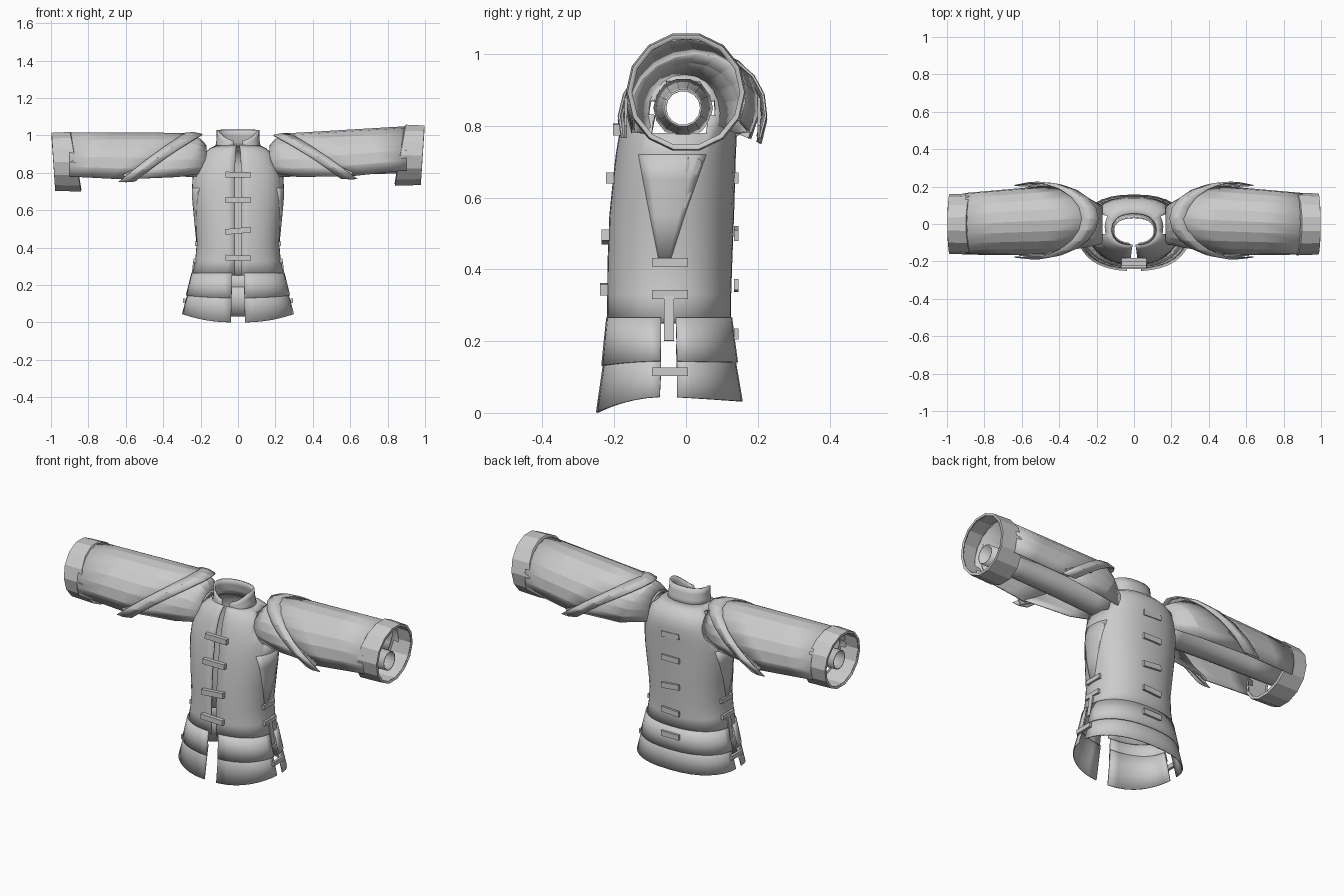
import bpy, bmesh
from math import sin, cos, radians, copysign
from mathutils import Vector, Matrix

old = bpy.data.objects.get("Cube")
if old:
    bpy.data.objects.remove(old, do_unlink=True)

cloth = bpy.data.materials.new("grey_cloth")
cloth.use_nodes = True
GREY = (0.6, 0.6, 0.6, 1)
cloth.diffuse_color = GREY
cloth.node_tree.nodes["Principled BSDF"].inputs["Base Color"].default_value = GREY


def finish(name, bm, thick=0.0, angle=20):
    bmesh.ops.recalc_face_normals(bm, faces=bm.faces)
    me = bpy.data.meshes.new(name)
    bm.to_mesh(me)
    bm.free()
    ob = bpy.data.objects.new(name, me)
    bpy.context.collection.objects.link(ob)
    me.materials.append(cloth)
    if thick:
        mod = ob.modifiers.new("thickness", 'SOLIDIFY')
        mod.thickness = thick
        mod.offset = 0
    bpy.ops.object.select_all(action='DESELECT')
    ob.select_set(True)
    bpy.context.view_layer.objects.active = ob
    bpy.ops.object.shade_smooth_by_angle(angle=radians(angle))


def sheet(name, rows, thick=0.006, angle=20, drop=None):
    """Skin of quads through rows of points; drop(centre) opens holes."""
    bm = bmesh.new()
    grid = [[bm.verts.new(p) for p in row] for row in rows]
    for lo, hi in zip(grid, grid[1:]):
        for i in range(len(lo) - 1):
            f = bm.faces.new((lo[i], lo[i + 1], hi[i + 1], hi[i]))
            if drop and drop(f.calc_center_median()):
                bm.faces.remove(f)
    bmesh.ops.remove_doubles(bm, verts=bm.verts, dist=0.0005)
    finish(name, bm, thick, angle)


def span(a, b, n):
    return [a + (b - a) * i / n for i in range(n + 1)]


def body_point(a, z, rx, front, back, grow=0.0):
    c, s = cos(radians(a)), sin(radians(a))
    mid, ry = (front + back) / 2, (back - front) / 2
    return Vector(((rx + grow) * copysign(abs(c) ** 0.85, c),
                   mid + (ry + grow) * copysign(abs(s) ** 0.9, s), z))


def strap(name, loc, size, turn=0.0):
    bm = bmesh.new()
    bmesh.ops.create_cube(bm, size=1, matrix=Matrix.Translation(loc)
                          @ Matrix.Rotation(radians(turn), 4, 'Y')
                          @ Matrix.Diagonal((*size, 1)))
    finish(name, bm)


# Torso: height, half width, front y, back y
BODY = [(.25, .242, -.217, .122), (.33, .225, -.216, .122), (.42, .217, -.215, .125),
        (.55, .23, -.21, .13), (.65, .24, -.2, .133), (.72, .242, -.192, .135),
        (.78, .238, -.182, .138), (.83, .225, -.17, .14), (.87, .208, -.158, .135),
        (.9, .19, -.145, .12), (.925, .155, -.13, .095), (.945, .112, -.112, .05)]


def armhole(c):
    return abs(c.x) > 0.12 and (c.y + 0.01) ** 2 + (c.z - 0.845) ** 2 < 0.085 ** 2


sheet("torso", [[body_point(a, *r) for a in span(-87.5, 267.5, 40)] for r in BODY],
      0.008, 24, armhole)

# Tapered gussets under the arms
for side, mid in (("left", -4), ("right", 184)):
    sheet(side + "_gusset",
          [[body_point(a, *r, 0.002) for a in span(mid - w, mid + w, 6)]
           for r, w in zip(BODY[2:6], (4, 14, 24, 32))], 0.006, 12)

# Collar, tall at the back and falling to a notch in front
collar = []
for t in span(0, 1, 3):
    row = []
    for a in span(-80, 260, 24):
        dip = max(0.0, -sin(radians(a))) ** 2
        z = (0.935 - 0.03 * dip) * (1 - t) + (1.03 - 0.06 * dip) * t
        row.append(body_point(a, z, 0.118 - 0.02 * t + 0.012 * t * t,
                              -0.118 + 0.012 * t, 0.055 - 0.02 * t))
    collar.append(row)
sheet("collar", collar, 0.008, 30)

# Two skirt tiers split at the front and sides
PANELS = {"front_left": (-85, -6), "front_right": (186, 265), "back": (5, 175)}


def hem(a):
    s = sin(radians(a))
    return 0.045 - (0.045 * s * s if s < 0 else 0.013 * s)


for name, (a0, a1) in PANELS.items():
    steps = span(a0, a1, 16 if name == "back" else 8)
    sheet(name + "_upper_skirt",
          [[body_point(a, .265, .244, -.217, .123, .003) for a in steps],
           [body_point(a, .2, .26, -.224, .131, .003) for a in steps],
           [body_point(a, .14 + .3 * (hem(a) - .03), .274, -.231, .139, .003) for a in steps]])
    sheet(name + "_lower_skirt",
          [[body_point(a, .19, .258, -.222, .128) for a in steps],
           [body_point(a, .11, .28, -.233, .142) for a in steps],
           [body_point(a, hem(a), .298, -.249, .155) for a in steps]])

# Straps down the front and back
for i, (z, y) in enumerate([(.79, -.192), (.655, -.212), (.49, -.224), (.345, -.229)]):
    strap(f"front_strap_{i + 1}", (0, y, z), (.135, .022, .03), (1, 0, -5, 2)[i])
for i, z in enumerate([.79, .655, .5, .355, .22]):
    strap(f"back_strap_{i + 1}", (0, .14, z), (.11, .012, .03), (3, 0, 6, -3, 0)[i])

# Straps closing the side slits, with a tongue behind them
for side, s in (("left", 1), ("right", -1)):
    for i, (z, x) in enumerate([(.42, .224), (.33, .232), (.115, .287)]):
        strap(f"{side}_side_strap_{i + 1}", (s * x, -.045, z), (.014, .1, .024))
    strap(side + "_slit_tongue", (s * .243, -.047, .27), (.008, .028, .14), s * -8)

# Sleeves: open half-pipe, slanted shoulder band, cuff and narrow inner tube
LOW = -25


def slant(a):
    return (1 - sin(radians(a))) / (1 + sin(radians(-LOW)))


def arm_point(s, x, a, r, y, z):
    return Vector((s * x, y + r * cos(radians(a)), z + r * sin(radians(a))))


for side, s, z_in, z_out in (("left", 1, .825, .885), ("right", -1, .83, .85)):
    arc = span(LOW, 180 - LOW, 12)

    def axis(x):
        k = (x - .22) / .7
        return .03 - .03 * k, z_in + (z_out - z_in) * k

    rows = []
    for t in span(0, 1, 3):
        row = []
        for a in arc:
            start = .22 + .36 * slant(a)
            x = start + (.9 - start) * t
            row.append(arm_point(s, x, a, .18 - .018 * t, *axis(x)))
        rows.append(row)
    sheet(side + "_sleeve", rows, 0.008, 12)

    # Shoulder lining closes the sleeve head down to the torso
    lining = [[arm_point(s, .17, a, .1, -.005, .845) for a in arc],
              [arm_point(s, .2 + .12 * slant(a), a, .14, .012, .838) for a in arc],
              [arm_point(s, .25 + .34 * slant(a), a, .174, *axis(.25 + .34 * slant(a)))
               for a in arc]]
    sheet(side + "_shoulder_lining", lining, 0.006, 15)

    # Shoulder band flares away from the sleeve
    band = []
    for shift, grow in ((-.03, .0), (.015, .01), (.06, .008)):
        band.append([arm_point(s, .22 + .36 * slant(a) + shift, a,
                               .175 + grow + .028 * min(1, slant(a)),
                               *axis(.22 + .36 * slant(a))) for a in arc])
    sheet(side + "_shoulder_band", band, 0.006, 15)

    # Loose tails where the band ends below the sleeve
    for face, a in (("front", 180 - LOW), ("back", LOW)):
        p = arm_point(s, .53, a, .205, *axis(.5)) + Vector((0, 0, .06))
        strap(f"{side}_{face}_band_tail", p, (.17, .008, .04), s * 27)

    # Cuff leans outward at the top of its inner edge
    cuff = []
    for x, lean, r in ((.865, .025, .152), (.87, .03, .165), (.985, .01, .161), (.985, .01, .15)):
        cuff.append([arm_point(s, x + lean * sin(radians(a)), a, r - .004 * (s < 0), 0, z_out + .009)
                     for a in span(0, 360, 14)])
    sheet(side + "_cuff", cuff, 0.006, 20)

    tube = [[arm_point(s, x, a, r, -.008, .85) for a in span(0, 360, 14)]
            for x, r in ((.17, .08), (.27, .07), (.5, .06), (.75, .054), (.96, .05))]
    sheet(side + "_inner_sleeve", tube, 0.006, 30)
